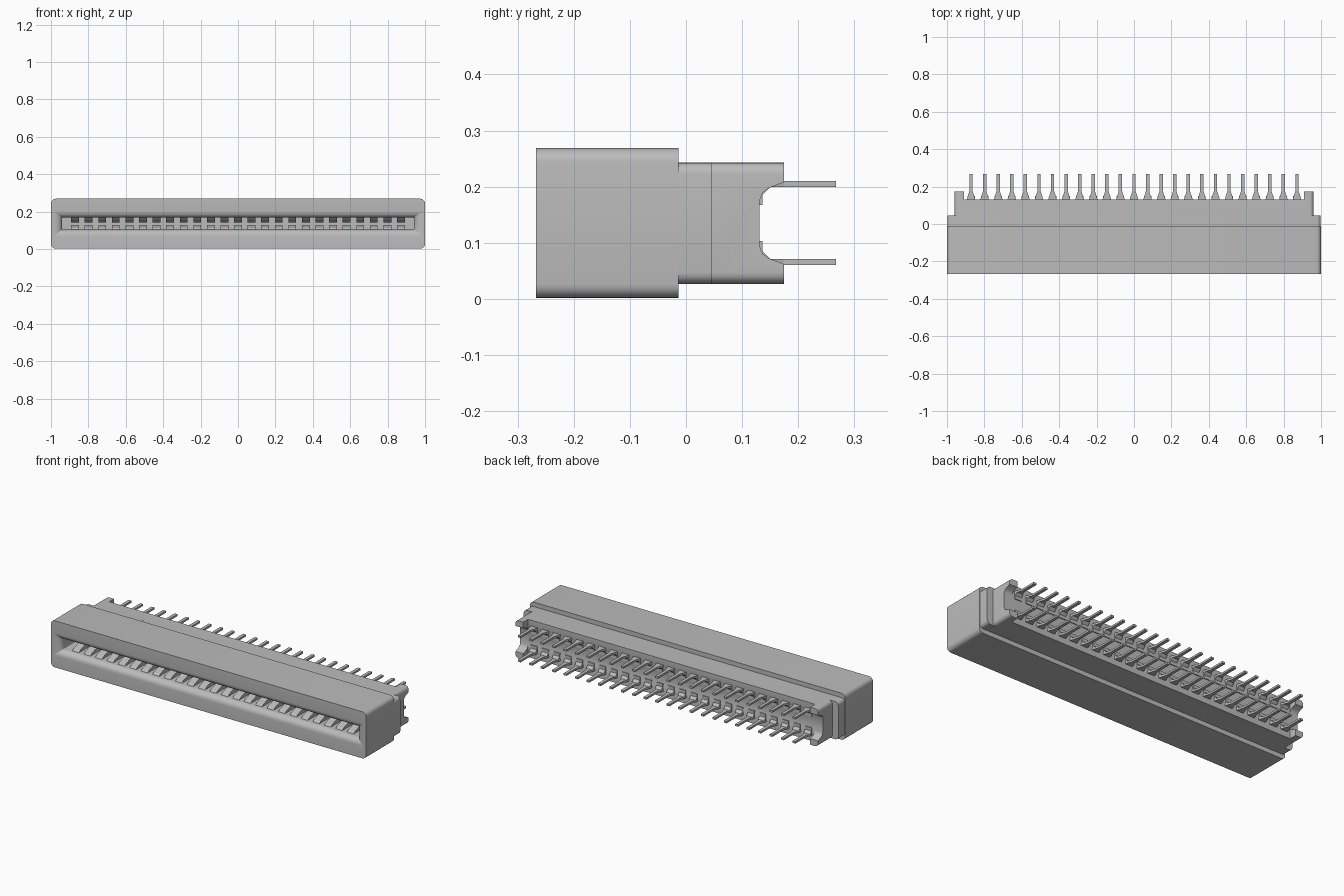
import bpy, bmesh, math

if "Cube" in bpy.data.objects:
    bpy.data.objects.remove(bpy.data.objects["Cube"])

MID = 0.135  # height of the horizontal symmetry plane
PINS, PITCH = 25, 0.0726

grey = bpy.data.materials.new("light grey")
grey.use_nodes = True
grey.diffuse_color = (0.5, 0.5, 0.5, 1)
grey.node_tree.nodes["Principled BSDF"].inputs["Base Color"].default_value = (0.5, 0.5, 0.5, 1)


def finish(name, bm):
    bmesh.ops.recalc_face_normals(bm, faces=bm.faces)
    mesh = bpy.data.meshes.new(name)
    bm.to_mesh(mesh)
    bm.free()
    mesh.materials.append(grey)
    obj = bpy.data.objects.new(name, mesh)
    bpy.context.collection.objects.link(obj)
    return obj


def smooth(obj):
    bpy.ops.object.select_all(action="DESELECT")
    obj.select_set(True)
    bpy.context.view_layer.objects.active = obj
    bpy.ops.object.shade_smooth_by_angle(angle=math.radians(35))


def ring(bm, y, hx, hz, r, steps=5):
    """Rounded rectangle at depth y."""
    verts = []
    for q, (sx, sz) in enumerate(((1, 1), (-1, 1), (-1, -1), (1, -1))):
        for i in range(steps + 1):
            a = math.pi / 2 * (q + i / steps)
            verts.append(bm.verts.new((sx * (hx - r) + r * math.cos(a), y,
                                       MID + sz * (hz - r) + r * math.sin(a))))
    return verts


def loft(name, sections):
    bm = bmesh.new()
    rings = [ring(bm, *s) for s in sections]
    for a, b in zip(rings, rings[1:]):
        for i in range(len(a)):
            j = (i + 1) % len(a)
            bm.faces.new((a[i], a[j], b[j], b[i]))
    bm.faces.new(rings[0])
    bm.faces.new(rings[-1])
    return finish(name, bm)


def prism(bm, points, place, a, b):
    """Extrude a 2D outline between levels a and b; place maps (u, v, level) to xyz."""
    lo = [bm.verts.new(place(u, v, a)) for u, v in points]
    hi = [bm.verts.new(place(u, v, b)) for u, v in points]
    bm.faces.new(lo)
    bm.faces.new(hi)
    for i in range(len(lo)):
        j = (i + 1) % len(lo)
        bm.faces.new((lo[i], lo[j], hi[j], hi[i]))


# Housing: stepped rear, wide front shell, rounded mouth and inner slot
mouth = []
for k in range(7):
    a = math.pi / 2 * k / 6
    s = 1 - math.cos(a)
    mouth.append((-0.267 + 0.035 * s, 0.985 - 0.045 * math.sin(a),
                  0.065 - 0.033 * math.sin(a), 0.004))
housing = loft("housing", [
    (0.175, 0.96, 0.108, 0.02), (0.045, 0.96, 0.108, 0.02),
    (0.045, 0.998, 0.108, 0.02), (-0.013, 0.998, 0.108, 0.02),
    (-0.013, 1.0, 0.1335, 0.025), (-0.267, 1.0, 0.1335, 0.025),
] + mouth + [(0.0, 0.94, 0.032, 0.004)])

# Rear recess between the end posts, and the rounded notch in each post
bm = bmesh.new()
prism(bm, [(-0.91, 0.132), (0.91, 0.132), (0.91, 0.3), (-0.91, 0.3)],
      lambda u, v, w: (u, v, w), -0.1, 0.4)
recess = finish("recess_cutter", bm)

half = [(0.3, 0.073), (0.175, 0.073), (0.148, 0.063), (0.137, 0.055), (0.131, 0.04)]
bm = bmesh.new()
prism(bm, [(y, MID + h) for y, h in half] + [(y, MID - h) for y, h in reversed(half)],
      lambda u, v, w: (w, u, v), -1.1, 1.1)
notch = finish("notch_cutter", bm)

for cutter in (recess, notch):
    mod = housing.modifiers.new(cutter.name, "BOOLEAN")
    mod.operation = "DIFFERENCE"
    mod.solver = "EXACT"
    mod.object = cutter
    bpy.context.view_layer.objects.active = housing
    bpy.ops.object.modifier_apply(modifier=mod.name)
    bpy.data.objects.remove(cutter)
smooth(housing)

# Solder pins, their base pads and the spring contacts, in two mirrored rows
pin = [(-0.022, 0.12), (0.022, 0.12), (0.022, 0.135), (0.009, 0.175), (0.009, 0.267),
       (-0.009, 0.267), (-0.009, 0.175), (-0.022, 0.135)]
pad = [(0.12, 0.032), (0.136, 0.032), (0.136, 0.05), (0.15, 0.064), (0.12, 0.064)]
contact = [(-0.228, 0.034), (-0.215, 0.022), (-0.17, 0.007), (-0.14, 0.007),
           (-0.002, 0.024), (-0.002, 0.034)]
for row, s in (("upper", 1), ("lower", -1)):
    tails, springs = bmesh.new(), bmesh.new()
    for i in range(PINS):
        x = (i - (PINS - 1) / 2) * PITCH
        prism(tails, pin, lambda u, v, w: (x + u, v, MID + s * w), 0.064, 0.075)
        side = lambda u, v, w: (x + w, u, MID + s * v)
        prism(tails, pad, side, -0.02, 0.02)
        prism(springs, contact, side, -0.021, 0.021)
    finish(row + "_solder_pins", tails)
    finish(row + "_spring_contacts", springs)
